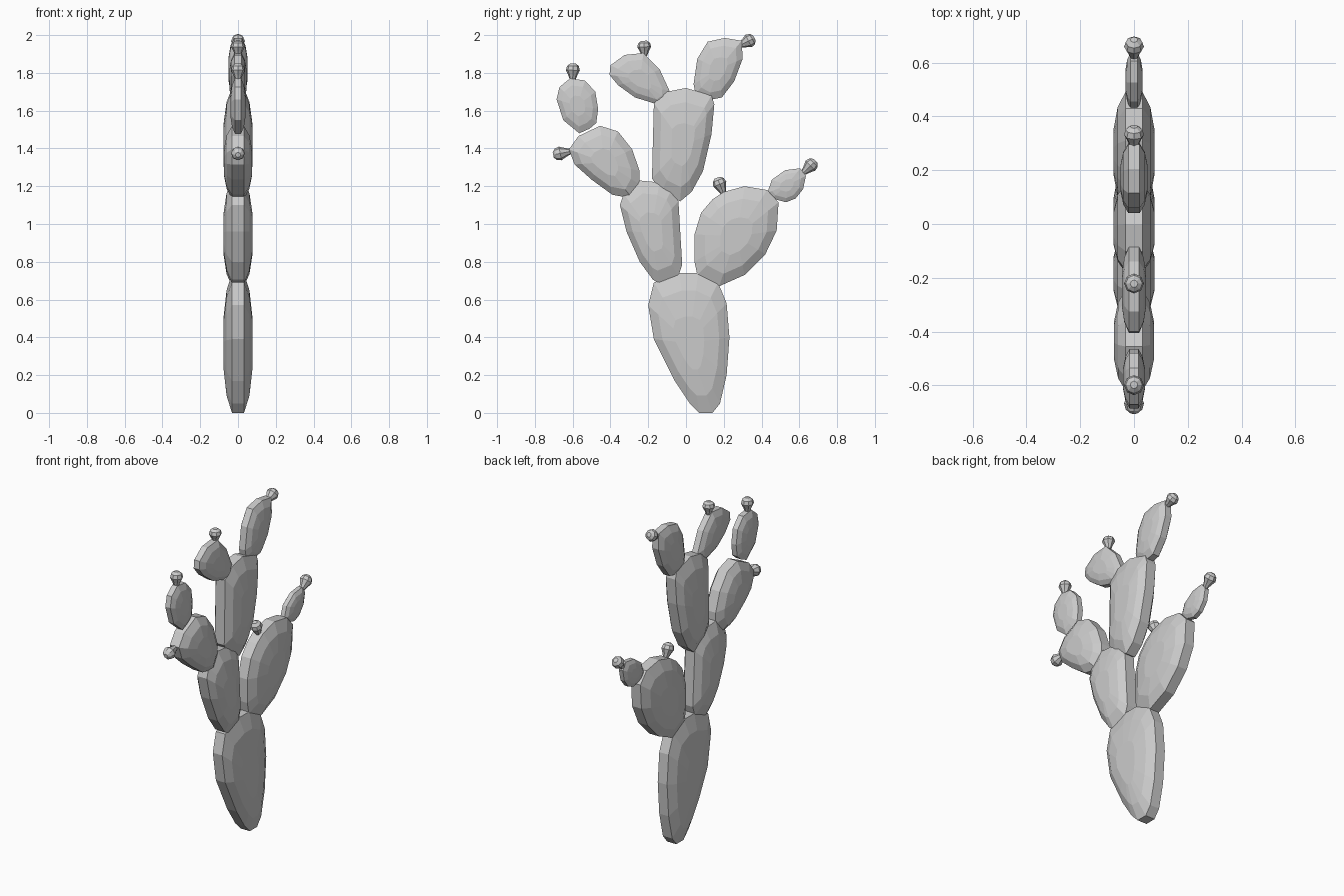
import bpy, bmesh, math
from mathutils import Vector


def finish(bm, name):
    bmesh.ops.recalc_face_normals(bm, faces=bm.faces)
    me = bpy.data.meshes.new(name)
    bm.to_mesh(me)
    bm.free()
    ob = bpy.data.objects.new(name, me)
    bpy.context.collection.objects.link(ob)
    return ob


def bridge(bm, rings):
    for a, b in zip(rings, rings[1:]):
        n = len(a)
        for i in range(n):
            j = (i + 1) % n
            bm.faces.new((a[i], a[j], b[j], b[i]))
    bm.faces.new(rings[0])
    bm.faces.new(rings[-1])


# Flat pad: a (y, z) outline with a blunt rim, domed towards both sides in x
DOME = [(0.42, 1.0), (0.8, 0.75), (1.0, 0.38)]


def pad(name, half_thick, outline):
    bm = bmesh.new()
    ys, zs = zip(*outline)
    cy, cz = (min(ys) + max(ys)) / 2, (min(zs) + max(zs)) / 2
    levels = [(-x, s) for x, s in reversed(DOME)] + DOME
    rings = [[bm.verts.new((x * half_thick, cy + (y - cy) * s, cz + (z - cz) * s))
              for y, z in outline] for x, s in levels]
    bridge(bm, rings)
    return finish(bm, name)


# Bud: small eight-sided lathe from base to tip
BUD = [(0, 0.014), (0.3, 0.024), (0.6, 0.037), (0.85, 0.031), (1.0, 0.014)]


def bud(name, base, tip):
    bm = bmesh.new()
    a, b = Vector((0, *base)), Vector((0, *tip))
    side = Vector((1, 0, 0))
    up = (b - a).normalized().cross(side)
    rings = []
    for t, r in BUD:
        rings.append([bm.verts.new(a.lerp(b, t) + r * (
            side * math.cos(k * math.pi / 4) + up * math.sin(k * math.pi / 4)))
            for k in range(8)])
    bridge(bm, rings)
    return finish(bm, name)


# Trunk and large pads
pad("trunk_pad", 0.076, [
    (.07, 0), (.14, 0), (.18, .05), (.215, .2), (.23, .4), (.215, .58), (.17, .69),
    (.065, .74), (-.035, .74), (-.17, .69), (-.2, .57), (-.17, .39), (-.06, .17), (.02, .05)])
pad("lower_left_pad", 0.076, [
    (-.14, .685), (-.04, .725), (-.02, .785), (-.03, .95), (-.04, 1.12), (-.075, 1.185),
    (-.14, 1.22), (-.245, 1.23), (-.33, 1.16), (-.35, 1.1), (-.315, .96), (-.245, .8), (-.175, .705)])
pad("lower_right_pad", 0.076, [
    (.175, .67), (.31, .73), (.42, .84), (.48, .965), (.49, 1.115), (.43, 1.18), (.31, 1.2),
    (.2, 1.17), (.14, 1.13), (.08, 1.06), (.045, .945), (.045, .8), (.06, .73)])
pad("upper_middle_pad", 0.076, [
    (-.03, 1.12), (.03, 1.17), (.09, 1.28), (.135, 1.475), (.15, 1.635), (.135, 1.68),
    (0, 1.72), (-.1, 1.7), (-.17, 1.64), (-.175, 1.45), (-.18, 1.24), (-.13, 1.17)])
pad("middle_left_pad", 0.074, [
    (-.285, 1.135), (-.245, 1.21), (-.245, 1.28), (-.285, 1.395), (-.36, 1.49), (-.455, 1.52),
    (-.57, 1.465), (-.62, 1.395), (-.59, 1.315), (-.5, 1.235), (-.39, 1.155)])

# Small end pads
pad("far_left_pad", 0.04, [
    (-.565, 1.48), (-.51, 1.505), (-.475, 1.535), (-.465, 1.61), (-.48, 1.7), (-.535, 1.76),
    (-.615, 1.77), (-.67, 1.725), (-.685, 1.66), (-.65, 1.55)])
pad("top_left_pad", 0.045, [
    (-.125, 1.625), (-.09, 1.65), (-.085, 1.7), (-.14, 1.82), (-.225, 1.905), (-.325, 1.895),
    (-.4, 1.84), (-.405, 1.79), (-.36, 1.735), (-.27, 1.67)])
pad("top_right_pad", 0.05, [
    (.115, 1.655), (.19, 1.67), (.255, 1.755), (.3, 1.875), (.295, 1.97), (.205, 1.985),
    (.115, 1.965), (.06, 1.875), (.04, 1.74), (.05, 1.69)])
pad("far_right_pad", 0.032, [
    (.53, 1.115), (.58, 1.135), (.62, 1.185), (.635, 1.255), (.605, 1.295), (.525, 1.285),
    (.455, 1.235), (.43, 1.165), (.455, 1.135)])

# Buds
for name, base, tip in [
        ("far_left_bud", (-.6, 1.76), (-.598, 1.85)),
        ("middle_left_bud", (-.61, 1.385), (-.703, 1.366)),
        ("top_left_bud", (-.22, 1.89), (-.222, 1.97)),
        ("top_right_bud", (.285, 1.945), (.362, 1.985)),
        ("far_right_bud", (.62, 1.27), (.685, 1.335)),
        ("lower_right_bud", (.2, 1.16), (.165, 1.245))]:
    bud(name, base, tip)
